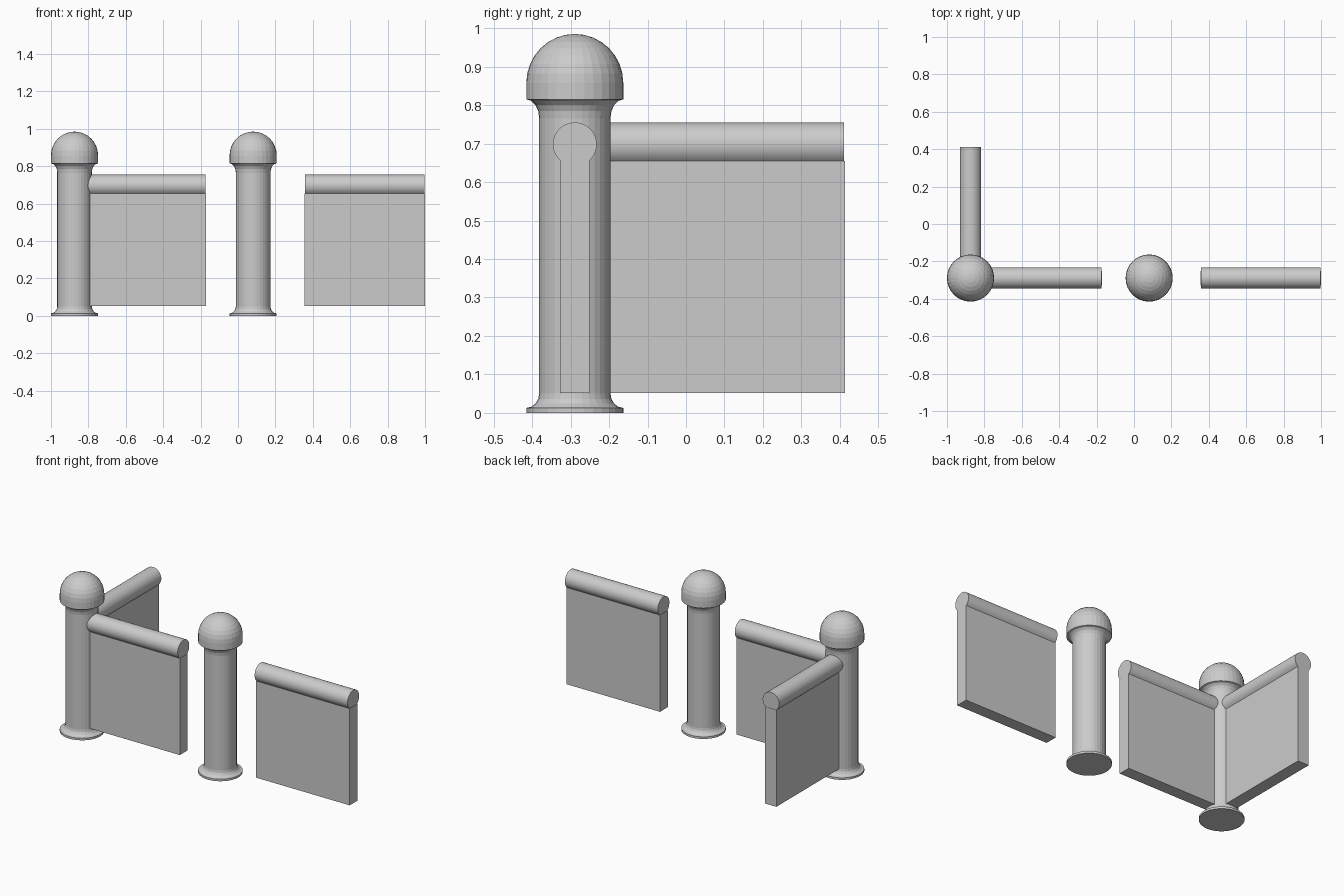
import bpy, bmesh
from math import sin, cos, pi, asin, radians
from mathutils import Matrix

if "Cube" in bpy.data.objects:
    bpy.data.objects.remove(bpy.data.objects["Cube"])

SEG = 32
POST_R, CAP_R = 0.0925, 0.126
ROW_Y = -0.289
CORNER_X = -0.874
RAIL_R, RAIL_Z = 0.057, 0.698
WALL_T, WALL_BOTTOM, WALL_TOP = 0.077, 0.052, 0.655
WALL_L = 0.645


def finish(bm, name, loc, angle=0):
    bmesh.ops.recalc_face_normals(bm, faces=bm.faces)
    mesh = bpy.data.meshes.new(name)
    bm.to_mesh(mesh)
    bm.free()
    obj = bpy.data.objects.new(name, mesh)
    obj.matrix_world = Matrix.Translation(loc) @ Matrix.Rotation(angle, 4, 'Z')
    bpy.context.collection.objects.link(obj)
    return obj


# Turned post: foot, concave flare, shaft, flared neck and domed cap
def post(name, x):
    flare = CAP_R - POST_R
    prof = [(0, 0), (CAP_R, 0), (CAP_R, 0.013)]
    prof += [(CAP_R - flare * sin(a), 0.051 - 0.038 * cos(a))
             for a in (i * pi / 8 for i in range(1, 5))]
    prof += [(CAP_R - flare * cos(a), 0.765 + 0.05 * (1 - cos(pi / 2 - a)) ** 0 * sin(a))
             for a in (0,) if False]
    prof += [(POST_R + flare * (1 - cos(a)), 0.765 + 0.05 * sin(a))
             for a in (i * pi / 8 for i in range(5))]
    dome_z, dome_h = 0.858, 0.127
    prof += [(CAP_R * cos(a), dome_z + dome_h * sin(a))
             for a in (i * pi / 16 for i in range(8))]
    prof.append((0, dome_z + dome_h))
    bm = bmesh.new()
    vs = [bm.verts.new((r, 0, z)) for r, z in prof]
    es = [bm.edges.new(p) for p in zip(vs, vs[1:])]
    bmesh.ops.spin(bm, geom=vs + es, cent=(0, 0, 0), axis=(0, 0, 1),
                   angle=2 * pi, steps=SEG, use_duplicate=False)
    bmesh.ops.remove_doubles(bm, verts=bm.verts, dist=1e-5)
    finish(bm, name, (x, ROW_Y, 0))


# Extrude a (y, z) cross-section along local x
def extrude(name, section, x0, x1, loc, angle):
    bm = bmesh.new()
    face = bm.faces.new([bm.verts.new((x0, y, z)) for y, z in section])
    ext = bmesh.ops.extrude_face_region(bm, geom=[face], use_keep_orig=True)
    moved = [g for g in ext["geom"] if isinstance(g, bmesh.types.BMVert)]
    bmesh.ops.translate(bm, verts=moved, vec=(x1 - x0, 0, 0))
    return finish(bm, name, loc, angle)


# Wall panel with a round rail seated on its top edge
def wall(name, x, y, angle=0):
    h = WALL_T / 2
    extrude(name + "_panel", [(-h, WALL_BOTTOM), (h, WALL_BOTTOM), (h, WALL_TOP), (-h, WALL_TOP)],
            0, WALL_L, (x, y, 0), angle)
    start = -asin((RAIL_Z - WALL_TOP) / RAIL_R)
    sweep = pi - 2 * start
    arc = [(RAIL_R * cos(start + sweep * i / 26), RAIL_Z + RAIL_R * sin(start + sweep * i / 26))
           for i in range(27)]
    rail = extrude(name + "_rail", arc, 0.002, WALL_L - 0.002, (x, y, 0), angle)
    rail.data.shade_smooth()
    bpy.context.view_layer.objects.active = rail
    rail.select_set(True)
    bpy.ops.object.shade_smooth_by_angle(angle=radians(30))
    rail.select_set(False)


post("corner_post", CORNER_X)
post("middle_post", 0.081)
wall("front_wall", CORNER_X + 0.057, ROW_Y)
wall("side_wall", CORNER_X, ROW_Y + 0.057, pi / 2)
wall("free_wall", 1 - WALL_L, ROW_Y)
